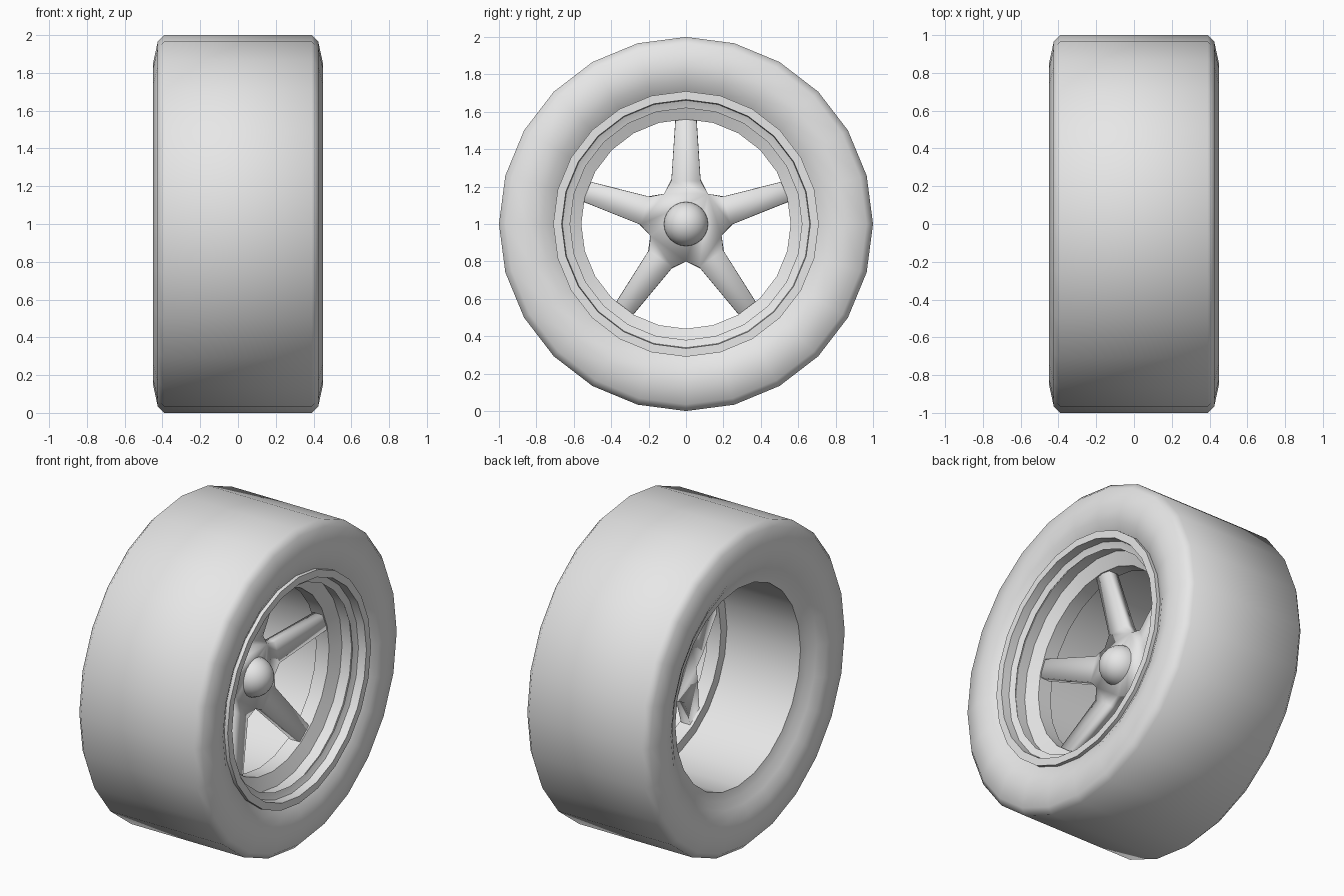
import bpy, bmesh
from math import sin, cos, radians, pi
from mathutils import Matrix, Vector

old = bpy.data.objects.get("Cube")
if old:
    bpy.data.objects.remove(old, do_unlink=True)

SIDES = 24
AXLE = Vector((0, 0, 1))

# one plain grey for everything
grey = bpy.data.materials.new("plain_grey")
grey.use_nodes = True
colour = (0.8, 0.8, 0.8, 1)
grey.diffuse_color = colour
grey.node_tree.nodes["Principled BSDF"].inputs["Base Color"].default_value = colour


def make_object(name, bm, smooth_angle):
    mesh = bpy.data.meshes.new(name)
    bm.to_mesh(mesh)
    bm.free()
    obj = bpy.data.objects.new(name, mesh)
    obj.location = AXLE
    mesh.materials.append(grey)
    bpy.context.collection.objects.link(obj)
    bpy.ops.object.select_all(action='DESELECT')
    obj.select_set(True)
    bpy.context.view_layer.objects.active = obj
    bpy.ops.object.shade_smooth_by_angle(angle=radians(smooth_angle))
    return obj


def lathe(name, profile, smooth_angle):
    """Turn a closed (x, radius) profile around the axle."""
    bm = bmesh.new()
    verts = [bm.verts.new((x, 0, r)) for x, r in profile]
    edges = [bm.edges.new((v, verts[i - 1])) for i, v in enumerate(verts)]
    bmesh.ops.spin(bm, geom=verts + edges, cent=(0, 0, 0), axis=(1, 0, 0),
                   angle=2 * pi, steps=SIDES)
    bmesh.ops.remove_doubles(bm, verts=bm.verts[:], dist=0.0005)
    bmesh.ops.dissolve_degenerate(bm, edges=bm.edges[:], dist=0.0005)
    bmesh.ops.recalc_face_normals(bm, faces=bm.faces[:])
    return make_object(name, bm, smooth_angle)


# tyre: rounded shoulders, sidewalls dipping towards the rim
side = [(0.36, 0.62), (0.375, 0.67), (0.405, 0.715), (0.435, 0.77),
        (0.45, 0.85), (0.425, 0.965), (0.39, 1.0)]
inner = [(-0.34, 0.645), (0.34, 0.645)]
lathe("tyre", side + [(-x, r) for x, r in reversed(side)] + inner, 60)

# rim: barrel, spoke ring, sloping seat and outer flange
lathe("rim", [(-0.36, 0.62), (0.15, 0.62), (0.15, 0.56), (0.24, 0.56),
              (0.28, 0.655), (0.425, 0.665), (0.425, 0.71), (0.36, 0.71),
              (0.34, 0.64), (-0.35, 0.64)], 30)

# hub cap: half dome on the hub
arc = [(0.105 + 0.12 * sin(t * pi / 12), 0.12 * cos(t * pi / 12)) for t in range(7)]
lathe("hub_cap", arc + [(0.105, 0)], 50)

# spokes: flat star hub with five arms leaning out to the rim
HUB_X, TIP_X = 0.12, 0.238
bm = bmesh.new()
hub = []
for k in range(5):
    turn = Matrix.Rotation(radians(72 * k), 3, 'X')

    def point(x, y, z):
        return bm.verts.new(turn @ Vector((x, y, z)))

    right, left = point(HUB_X, 0.078, 0.23), point(HUB_X, -0.078, 0.23)
    tip_right, tip_left = point(TIP_X, 0.055, 0.573), point(TIP_X, -0.055, 0.573)
    valley = point(HUB_X, -0.2 * sin(radians(36)), 0.2 * cos(radians(36)))
    bm.faces.new((right, tip_right, tip_left, left))
    hub += [right, left, valley]
bm.faces.new(hub)
bm.normal_update()
spokes = make_object("spokes", bm, 15)
solid = spokes.modifiers.new("thickness", 'SOLIDIFY')
solid.thickness = 0.06
solid.offset = -1
